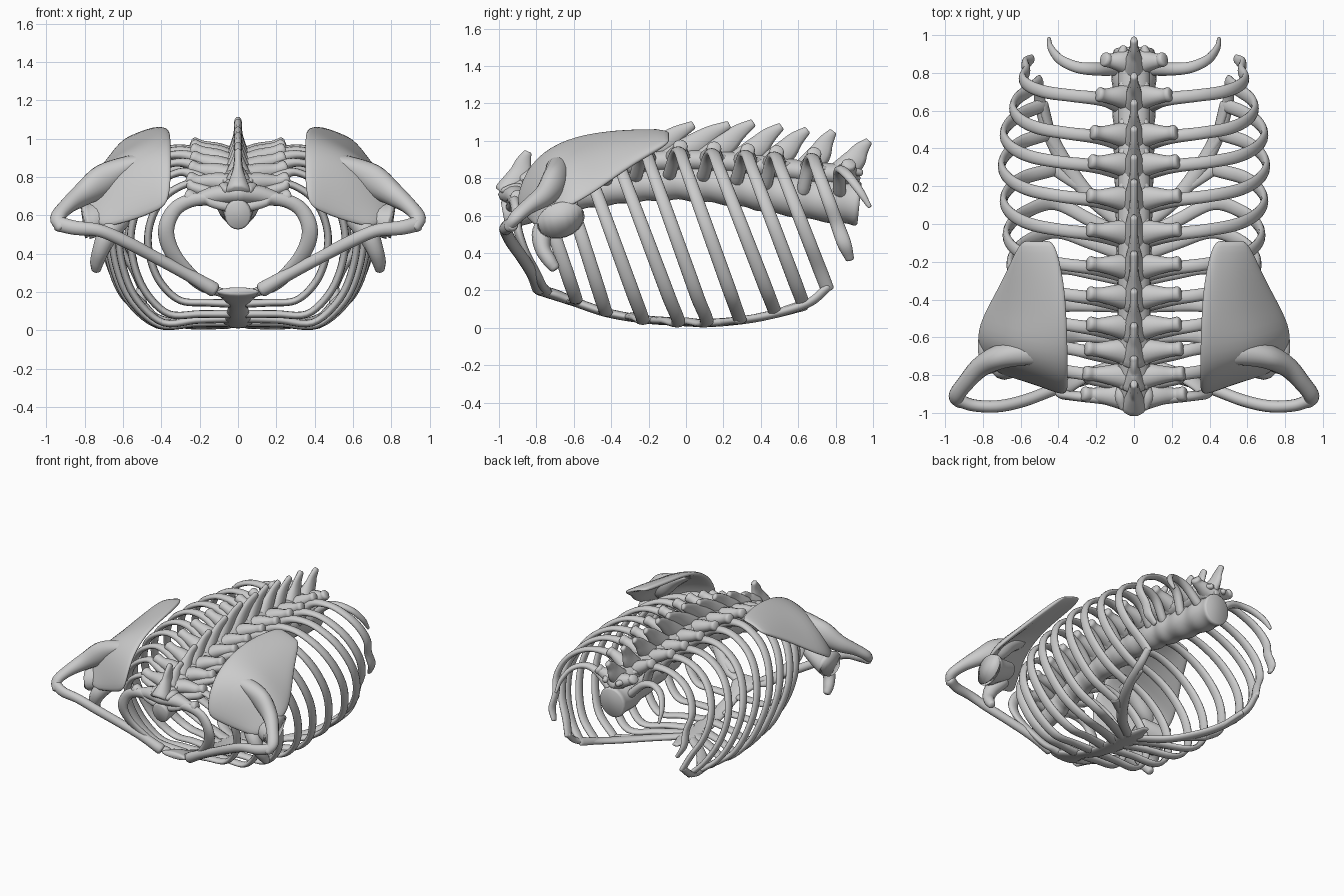
import bpy, bmesh, math
from mathutils import Vector


def catmull(pts, t):
    """Smooth interpolation of tuples, t from 0 to 1."""
    n = len(pts) - 1
    i = min(int(t * n), n - 1)
    u = t * n - i
    b, c = pts[i], pts[i + 1]
    a = pts[i - 1] if i > 0 else [2 * p - q for p, q in zip(b, c)]
    d = pts[i + 2] if i + 2 <= n else [2 * q - p for p, q in zip(b, c)]
    return [0.5 * (2 * q + (r - p) * u + (2 * p - 5 * q + 4 * r - s) * u * u
                   + (3 * q - p - 3 * r + s) * u ** 3) for p, q, r, s in zip(a, b, c, d)]


def finish(name, bm, mirror):
    bmesh.ops.recalc_face_normals(bm, faces=bm.faces)
    me = bpy.data.meshes.new(name)
    bm.to_mesh(me)
    bm.free()
    for p in me.polygons:
        p.use_smooth = True
    ob = bpy.data.objects.new(name, me)
    bpy.context.collection.objects.link(ob)
    if mirror:
        ob.modifiers.new("mirror", 'MIRROR').use_mirror_merge = False
    return ob


def sweep(name, pts, ref, steps=24, sides=12, mirror=True):
    """Elliptical tube; each point is x, y, z, radius along ref, other radius."""
    ref = Vector(ref)
    s = [catmull(pts, i / steps) for i in range(steps + 1)]
    pos = [Vector(p[:3]) for p in s]
    rings = []
    for i, p in enumerate(s):
        t = (pos[min(i + 1, steps)] - pos[max(i - 1, 0)]).normalized()
        u = (ref - t * ref.dot(t)).normalized()
        v = t.cross(u)
        a, b = max(p[3], .004), max(p[4], .004)
        ring = [(pos[i], u, v, a, b)]
        # rounded ends
        if i in (0, steps):
            h = min(a, b, .025)
            d = t * h * (-1 if i == 0 else 1)
            caps = [(pos[i] + d * e, u, v, a - h * k, b - h * k) for e, k in ((.45, .14), (.7, .45))]
            ring = caps[::-1] + ring if i == 0 else ring + caps
        rings += ring
    bm = bmesh.new()
    loops = []
    for c, u, v, a, b in rings:
        loops.append([bm.verts.new(c + u * a * math.cos(k * math.tau / sides)
                                   + v * b * math.sin(k * math.tau / sides)) for k in range(sides)])
    for l, m in zip(loops, loops[1:]):
        for k in range(sides):
            bm.faces.new((l[k], l[(k + 1) % sides], m[(k + 1) % sides], m[k]))
    bm.faces.new(loops[0])
    bm.faces.new(loops[-1])
    return finish(name, bm, mirror)


X, Y, Z = (1, 0, 0), (0, 1, 0), (0, 0, 1)

# Per vertebra: y, body z, body radius, transverse tip x and z, spinous tip y and z
VERT = [(-.91, .615, .078, .28, .70, -.85, .94), (-.80, .66, .078, .27, .79, -.71, .90),
        (-.67, .695, .08, .26, .85, -.54, .97), (-.54, .72, .082, .25, .90, -.36, 1.02),
        (-.38, .745, .085, .25, .94, -.16, 1.05), (-.22, .765, .088, .25, .96, .03, 1.09),
        (-.04, .775, .09, .25, .97, .22, 1.09), (.14, .765, .095, .25, .96, .35, 1.10),
        (.32, .745, .10, .24, .95, .50, 1.08), (.475, .72, .105, .23, .94, .64, 1.06),
        (.675, .69, .11, .20, .93, .78, 1.05), (.86, .67, .115, .17, .87, .97, 1.00)]

# Spine column: bodies flare towards the discs and pinch in the middle
col = [(0, -.96, .605, .07, .08)]
for i, (y, z, r, *_) in enumerate(VERT):
    col.append((0, y, z, r * .95, r * .97))
    if i < 11:
        y2, z2, r2 = VERT[i + 1][:3]
        col.append((0, (y + y2) / 2, (z + z2) / 2, (r + r2) * .53, (r + r2) * .53))
col.append((0, .91, .665, .11, .12))
sweep("vertebral_bodies", col, X, 120, 20, False)
sweep("neural_arches", [(0, y, z + r + .03, .085, .06) for y, z, r, *_ in VERT], X, 60, 14, False)

for i, (y, z, r, tx, tz, sy, sz) in enumerate(VERT):
    n = str(i + 1)
    base = z + r + .03
    sweep("spinous_process_" + n, [(0, y - .05, base, .07, .07), (0, y + (sy - y) * .3, base + (sz - base) * .4, .036, .066),
          (0, y + (sy - y) * .65, base + (sz - base) * .72, .022, .047), (0, sy, sz - .01, .02, .026)], X, 14, 10, False)
    sweep("transverse_process_" + n, [(0, y - .01, base - .01, .085, .055), (tx * .4, y, (base + tz) / 2 - .005, .058, .05),
          (tx * .75, y + .005, tz - .015, .038, .036), (tx - .02, y + .01, tz, .04, .038)], Y, 14, 12)
    sweep("articular_process_" + n, [(.06, y - .06, base + .01, .02, .02), (.07, y, base + .025, .035, .026),
          (.055, y + .07, base + .015, .02, .02)], X, 8, 10)

# Ribs 2-11: widest x, then end point of the bony rib
RIB = {2: (.47, .30, -.59, .155), 3: (.56, .36, -.43, .085), 4: (.62, .39, -.23, .04),
       5: (.655, .41, -.04, .028), 6: (.675, .42, .11, .028), 7: (.69, .42, .29, .04),
       8: (.70, .45, .48, .075), 9: (.69, .48, .63, .12), 10: (.64, .50, .755, .21),
       11: (.59, .54, .875, .37)}
PROFILE = [(.55, .02), (.78, .11), (.93, .26), (1, .46), (.965, .67), (.85, .86)]
# Height and y where each rib's cartilage meets the sternum
STERNAL = {2: (-.60, .14), 3: (-.43, .085), 4: (-.29, .06), 5: (-.16, .04), 6: (-.07, .036)}
for k, (wx, ex, ey, ez) in RIB.items():
    y, z, r, tx, tz = VERT[k - 1][:5]
    top = tz - .01
    pts = [(r * .8, y - .05, z + .04, .035, .03), (tx * .85, y - .015, top - .035, .036, .03)]
    for f, s in PROFILE:
        x = .575 if k == 11 and f == .85 else wx * f
        pts.append((x, y + (ey - y) * s, top + (ez - top) * s, .033 + .005 * s, .02))
    pts.append((ex, ey, ez, .024 if k == 11 else .036, .014 if k == 11 else .019))
    if k in STERNAL:
        # cartilage continues smoothly to the breastbone
        sy, sz = STERNAL[k]
        pts.append((ex * .55, ey * .5 + sy * .5, sz * .7 + ez * .3, .035, .02))
        pts.append((.05, sy, sz, .04, .022))
    sweep("rib_%d" % k, pts, Y, 50, 12)
sweep("rib_1", [(.06, -.93, .65, .035, .03), (.2, -.92, .685, .035, .03), (.32, -.91, .64, .038, .026),
                (.375, -.90, .53, .042, .024), (.345, -.86, .41, .042, .022), (.25, -.80, .29, .04, .024),
                (.17, -.77, .225, .035, .024), (.08, -.75, .195, .035, .024)], (1, 0, .25), 36, 12)
sweep("rib_12", [(.09, .82, .72, .035, .03), (.2, .82, .82, .034, .028), (.3, .83, .845, .03, .022),
                 (.39, .87, .81, .027, .019), (.44, .93, .73, .022, .016), (.45, .98, .65, .012, .01)], Y, 30, 12)

# Sternum
sweep("sternum", [(0, -.79, .20, .11, .025), (0, -.71, .18, .095, .03), (0, -.60, .14, .055, .025),
                  (0, -.42, .08, .06, .024), (0, -.22, .045, .075, .022), (0, -.04, .033, .09, .022),
                  (0, .05, .03, .05, .018), (0, .13, .03, .025, .012)], X, 40, 16, False)

# Costal margin and the cartilages of ribs 7-9 that join it
sweep("costal_margin", [(.505, .755, .215, .026, .022), (.50, .66, .135, .03, .022), (.455, .50, .08, .036, .022),
                        (.37, .33, .045, .04, .022), (.22, .13, .026, .038, .022), (.05, -.01, .03, .034, .022)], (1, -.8, 0), 36, 12)
for k, tip in ((7, (.28, .19, .03)), (8, (.38, .35, .048)), (9, (.44, .48, .075))):
    _, ex, ey, ez = RIB[k]
    mid = [(p + q) / 2 for p, q in zip((ex, ey, ez), tip)]
    sweep("costal_cartilage_%d" % k, [(ex, ey, ez, .034, .02), (*mid, .03, .02), (*tip, .025, .02)], Y, 10, 12)

# Shoulder blade: plate lofted between medial and lateral borders
ROWS = [((.42, -.08, 1.05), (.60, -.08, .99), .01), ((.365, -.30, 1.055), (.69, -.29, .87), .03),
        ((.35, -.54, 1.035), (.79, -.46, .74), .04), ((.345, -.73, .965), (.84, -.59, .66), .09),
        ((.345, -.86, .84), (.80, -.70, .61), .02), ((.355, -.91, .65), (.72, -.79, .53), -.02)]
bm = bmesh.new()
grid = []
for m, l, bulge in ROWS:
    m, l = Vector(m), Vector(l)
    grid.append([bm.verts.new(m.lerp(l, c / 4) + Vector((.5, -.3, .8)) * bulge * math.sin(math.pi * c / 4))
                 for c in range(5)])
for a, b in zip(grid, grid[1:]):
    for c in range(4):
        bm.faces.new((a[c], a[c + 1], b[c + 1], b[c]))
blade = finish("shoulder_blade", bm, True)
sol = blade.modifiers.new("thickness", 'SOLIDIFY')
sol.thickness, sol.offset = .04, 0
sub = blade.modifiers.new("smooth", 'SUBSURF')
sub.levels = sub.render_levels = 2

# Ridge, acromion, socket, hook and collarbone
sweep("blade_ridge_and_acromion", [(.46, -.70, .91, .01, .04), (.58, -.69, .86, .05, .06), (.70, -.70, .785, .085, .065),
      (.81, -.755, .71, .062, .055), (.89, -.84, .65, .042, .045), (.94, -.91, .59, .035, .042), (.92, -.945, .54, .03, .035)],
      (.3, -.3, 1), 32, 16)
sweep("shoulder_socket", [(.62, -.68, .63, .08, .06), (.70, -.67, .60, .10, .075), (.76, -.67, .58, .125, .09),
                          (.79, -.67, .575, .13, .095), (.772, -.67, .575, .095, .07)], (0, 1, .35), 20, 20)
sweep("coracoid_hook", [(.62, -.73, .58, .06, .06), (.68, -.77, .50, .055, .055), (.715, -.765, .42, .045, .042),
                        (.735, -.73, .36, .037, .037), (.74, -.705, .325, .028, .03)], X, 18, 12)
sweep("collarbone", [(.935, -.93, .555, .035, .04), (.85, -.96, .535, .032, .038), (.72, -.965, .52, .032, .034),
                     (.58, -.935, .46, .032, .034), (.42, -.875, .375, .032, .032), (.26, -.82, .29, .034, .034),
                     (.13, -.785, .215, .04, .04)], Y, 32, 14)
